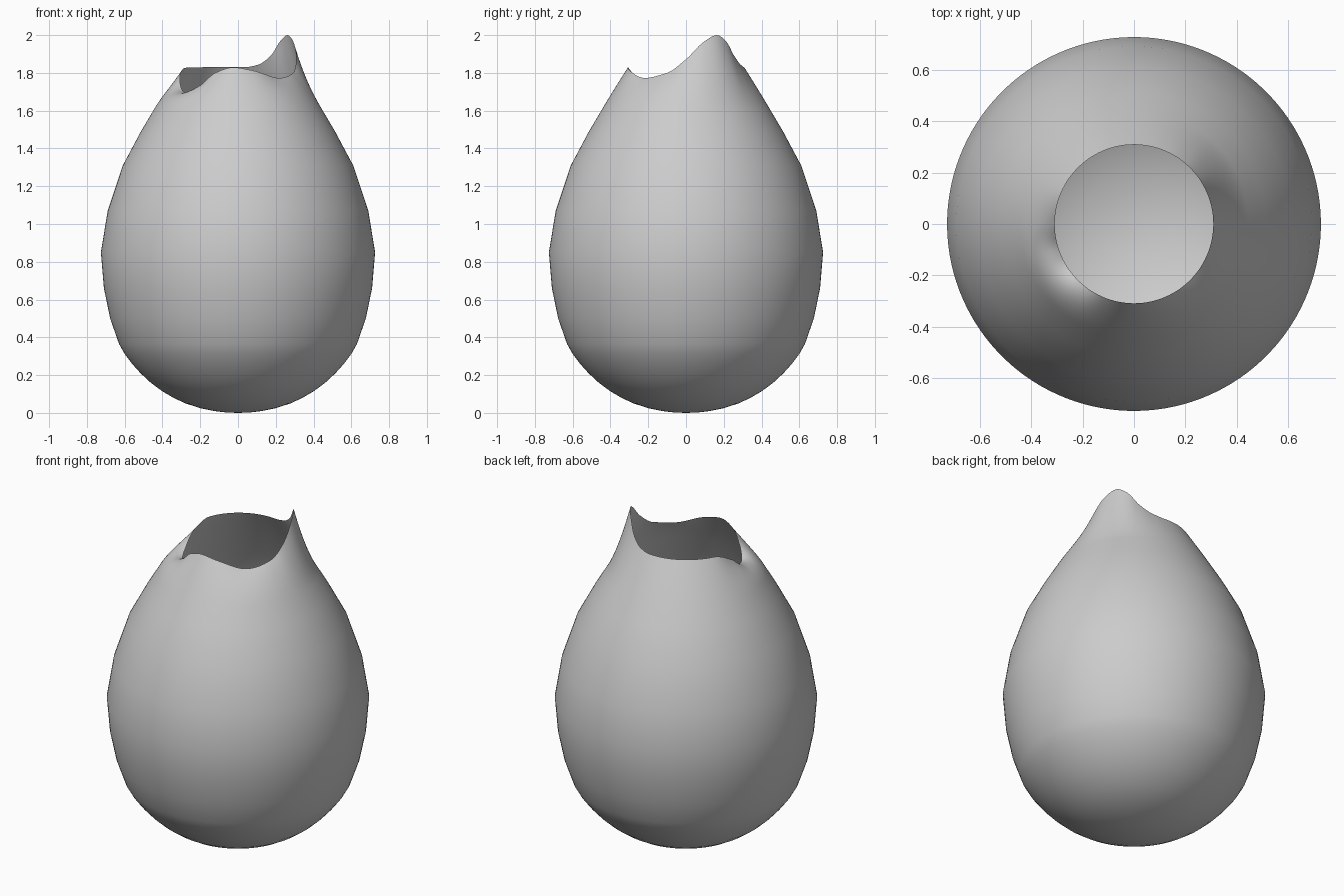
import bpy, bmesh, math

if "Cube" in bpy.data.objects:
    bpy.data.objects.remove(bpy.data.objects["Cube"])

SEG = 128
RIM_R = 0.308

# Body profile (radius, height), from just above the base pole to the shoulder
PROFILE = [(0.06, 0.002), (0.12, 0.009), (0.2, 0.025), (0.28, 0.051), (0.34, 0.079),
           (0.4, 0.114), (0.46, 0.158), (0.515, 0.209), (0.56, 0.259), (0.6, 0.312),
           (0.63, 0.365), (0.677, 0.5), (0.71, 0.66), (0.726, 0.85), (0.69, 1.07),
           (0.61, 1.31), (0.514, 1.49), (0.446, 1.605)]

# Rim height by angle in degrees: tall peak at 32, low spout at 211
RIM = [(-45, 1.773), (-19, 1.80), (0, 1.872), (18, 1.965), (32, 2.0), (43, 1.97),
       (56, 1.89), (70, 1.843), (84, 1.83), (120, 1.83), (155, 1.827), (180, 1.77),
       (198, 1.705), (210, 1.69), (230, 1.735), (247, 1.80), (265, 1.829),
       (285, 1.812)]


def rim_height(a):
    """Smooth periodic interpolation of the rim heights."""
    n = len(RIM)

    def key(i):
        return RIM[i % n][0] + 360 * (i // n), RIM[i % n][1]

    def slope(i):
        (a0, z0), (a1, z1), (a2, z2) = key(i - 1), key(i), key(i + 1)
        s, t = (z1 - z0) / (a1 - a0), (z2 - z1) / (a2 - a1)
        return 0 if s * t <= 0 else 2 * s * t / (s + t)

    a = (a + 45) % 360 - 45
    i = max(k for k in range(n) if key(k)[0] <= a)
    (a0, z0), (a1, z1) = key(i), key(i + 1)
    h = a1 - a0
    t = (a - a0) / h
    return ((2*t**3 - 3*t*t + 1) * z0 + (t**3 - 2*t*t + t) * h * slope(i)
            + (3*t*t - 2*t**3) * z1 + (t**3 - t*t) * h * slope(i + 1))


def add_ring(bm, fn):
    ring = []
    for k in range(SEG):
        deg = 32 + 360 * k / SEG
        r, z = fn(deg)
        a = math.radians(deg)
        ring.append(bm.verts.new((r * math.cos(a), r * math.sin(a), z)))
    return ring


bm = bmesh.new()

# Round egg-shaped body
rings = [add_ring(bm, lambda d, p=p: p) for p in PROFILE]

# Neck: curves from the shoulder to the wavy rim
NECK = 14
P0, P1 = PROFILE[-1], (0.384, 1.71)
for j in range(1, NECK + 1):
    t = j / NECK

    def neck(d, t=t):
        b0, b1, b2 = (1 - t)**2, 2 * t * (1 - t), t * t
        return (b0 * P0[0] + b1 * P1[0] + b2 * RIM_R,
                b0 * P0[1] + b1 * P1[1] + b2 * rim_height(d))
    rings.append(add_ring(bm, neck))

for lo, hi in zip(rings, rings[1:]):
    for k in range(SEG):
        n = (k + 1) % SEG
        bm.faces.new((lo[k], lo[n], hi[n], hi[k]))

# Closed base
pole = bm.verts.new((0, 0, 0))
for k in range(SEG):
    bm.faces.new((pole, rings[0][(k + 1) % SEG], rings[0][k]))

for f in bm.faces:
    f.smooth = True
mesh = bpy.data.meshes.new("vase_shell")
bm.to_mesh(mesh)
bm.free()
vase = bpy.data.objects.new("vase_shell", mesh)
bpy.context.collection.objects.link(vase)
